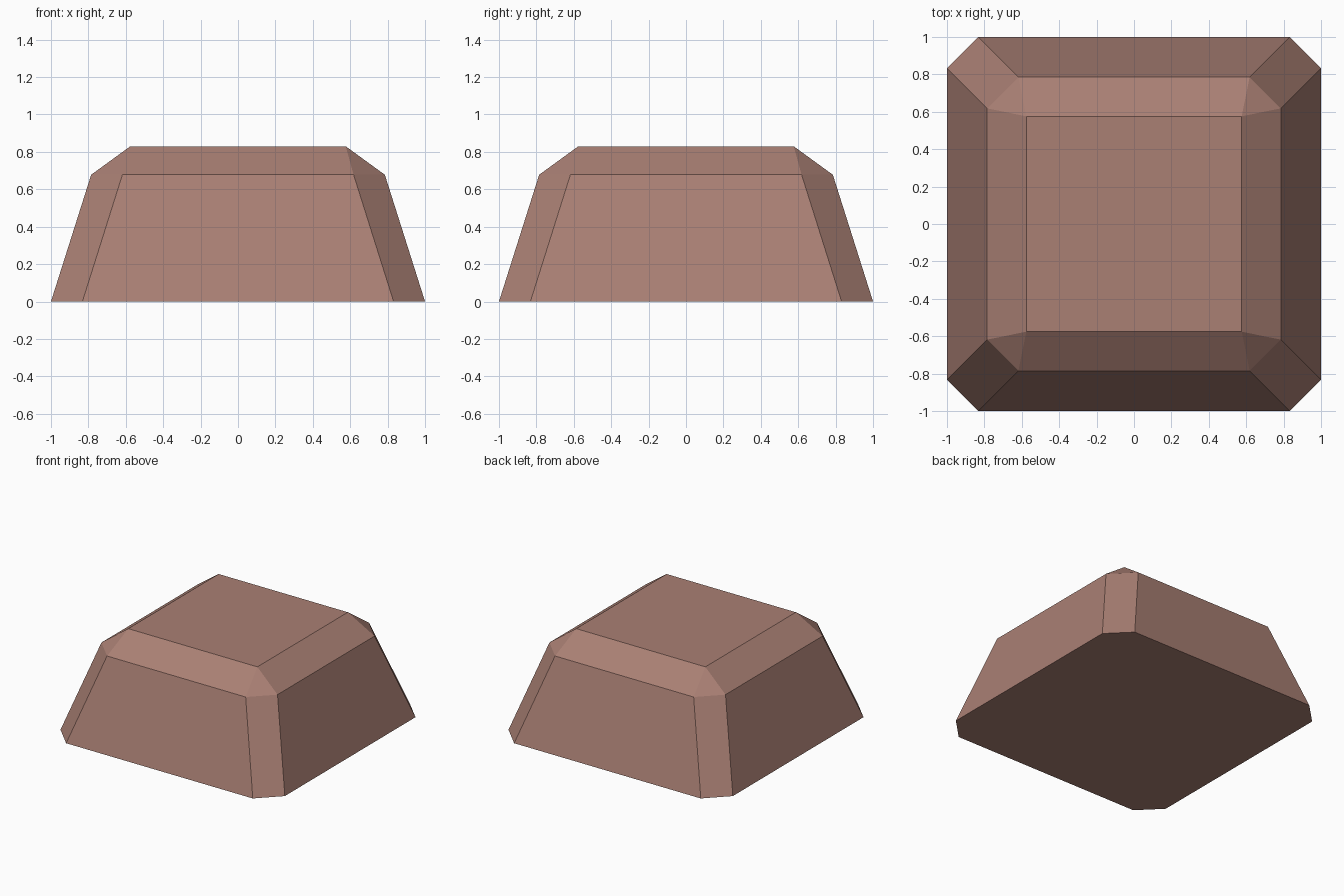
import bpy
import bmesh

if "Cube" in bpy.data.objects:
    bpy.data.objects.remove(bpy.data.objects["Cube"])

mat = bpy.data.materials.new("dusty_brown")
mat.diffuse_color = (0.40, 0.215, 0.175, 1.0)
mat.use_nodes = True
mat.node_tree.nodes["Principled BSDF"].inputs["Base Color"].default_value = mat.diffuse_color


def octagon(bm, half, flat, z):
    """Ring of a square with cut corners: half width, half length of the flat sides."""
    pts = [(flat, -half), (half, -flat), (half, flat), (flat, half),
           (-flat, half), (-half, flat), (-half, -flat), (-flat, -half)]
    return [bm.verts.new((x, y, z)) for x, y in pts]


bm = bmesh.new()

# base and shoulder rings, top square
base = octagon(bm, 1.0, 0.832, 0.0)
shoulder = octagon(bm, 0.785, 0.618, 0.678)
t = 0.576
top = [bm.verts.new((x, y, 0.83)) for x, y in [(t, -t), (t, t), (-t, t), (-t, -t)]]

# sloping walls, including the cut corners
for i in range(8):
    j = (i + 1) % 8
    bm.faces.new((base[i], base[j], shoulder[j], shoulder[i]))

# bevelled rim: a quad per side and a triangle per corner
for k in range(4):
    a, b, c = shoulder[2 * k], shoulder[2 * k + 1], shoulder[(2 * k + 2) % 8]
    bm.faces.new((a, b, top[k]))
    bm.faces.new((b, c, top[(k + 1) % 4], top[k]))

# top and underside
bm.faces.new(top)
bm.faces.new(base[::-1])
bmesh.ops.recalc_face_normals(bm, faces=bm.faces)

mesh = bpy.data.meshes.new("tapered_block")
bm.to_mesh(mesh)
bm.free()
mesh.materials.append(mat)
block = bpy.data.objects.new("tapered_block", mesh)
bpy.context.collection.objects.link(block)
